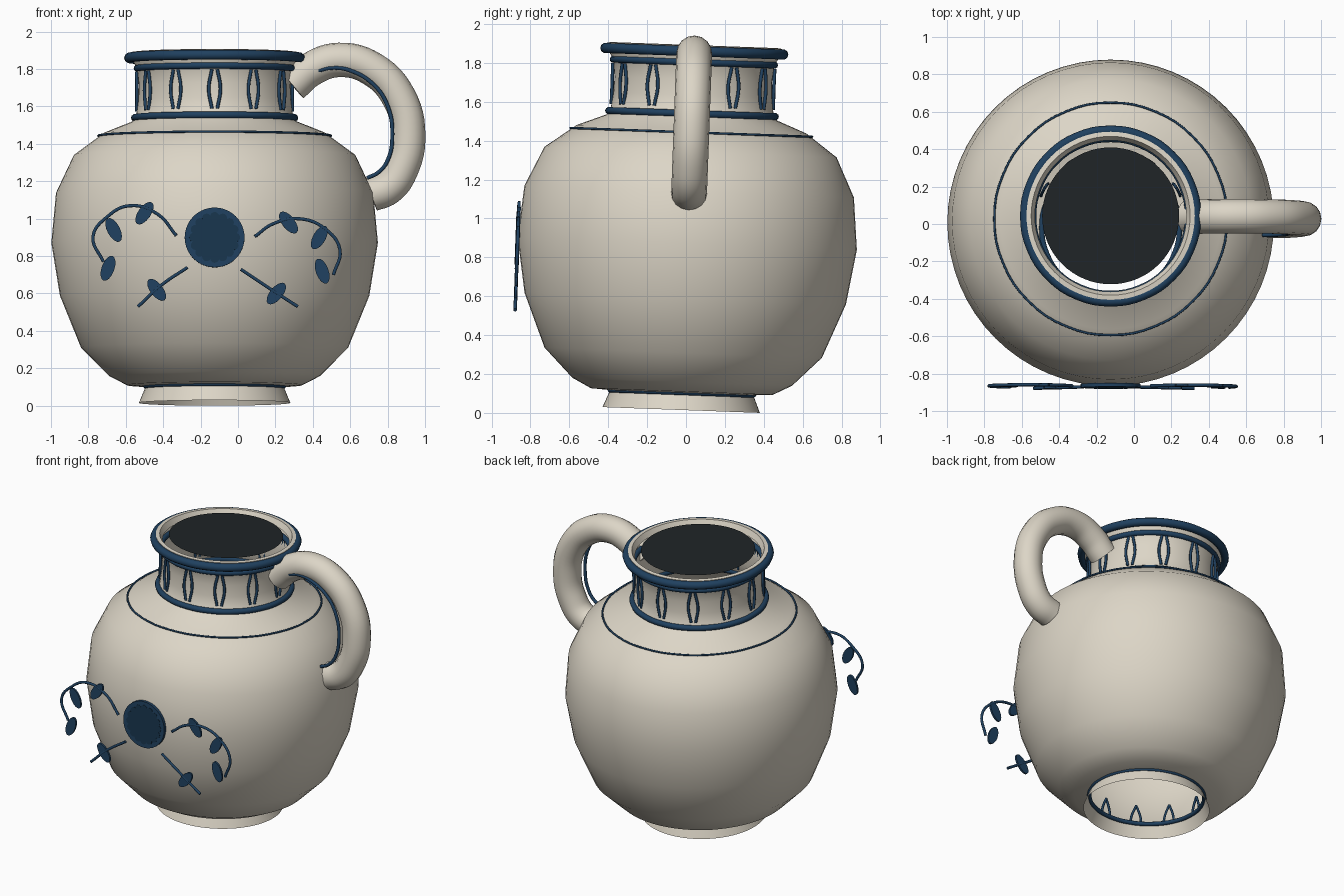
import bpy, bmesh, math
from mathutils import Matrix, Vector

if "Cube" in bpy.data.objects:
    bpy.data.objects.remove(bpy.data.objects["Cube"])

# The jug leans back about two degrees; everything is built upright on its axis, then placed
PLACE = Matrix.Translation((-0.125, -0.025, 0.015)) @ Matrix.Rotation(math.radians(-2.1), 4, 'X')
CX = 0.125      # grid x to jug-axis x
FACE_Y = -0.872  # plane of the front ornament


def mat(name, rgb):
    m = bpy.data.materials.new(name)
    m.diffuse_color = (*rgb, 1)
    m.use_nodes = True
    m.node_tree.nodes["Principled BSDF"].inputs["Base Color"].default_value = m.diffuse_color
    return m


CREAM = mat("cream_glaze", (0.72, 0.67, 0.57))
BLUE = mat("blue_glaze", (0.014, 0.052, 0.115))
DEEP = mat("deep_blue", (0.009, 0.036, 0.075))
DARK = mat("dark_opening", (0.014, 0.018, 0.02))


def add(name, data, material):
    ob = bpy.data.objects.new(name, data)
    bpy.context.collection.objects.link(ob)
    data.materials.append(material)
    ob.matrix_world = PLACE
    return ob


def from_bmesh(name, bm, material, angle=40):
    me = bpy.data.meshes.new(name)
    bm.to_mesh(me)
    bm.free()
    ob = add(name, me, material)
    bpy.ops.object.select_all(action='DESELECT')
    ob.select_set(True)
    bpy.context.view_layer.objects.active = ob
    bpy.ops.object.shade_smooth_by_angle(angle=math.radians(angle))
    return ob


def lathe(name, profile, material, steps=64):
    bm = bmesh.new()
    vs = [bm.verts.new((r, 0, z)) for r, z in profile]
    es = [bm.edges.new(p) for p in zip(vs, vs[1:])]
    bmesh.ops.spin(bm, geom=vs + es, cent=(0, 0, 0), axis=(0, 0, 1),
                   angle=2 * math.pi, steps=steps)
    bmesh.ops.remove_doubles(bm, verts=bm.verts, dist=1e-4)
    bmesh.ops.recalc_face_normals(bm, faces=bm.faces)
    return from_bmesh(name, bm, material, 60)


def tubes(name, paths, radius, material, res=3, cyclic=False, path_res=6):
    cu = bpy.data.curves.new(name, 'CURVE')
    cu.dimensions = '3D'
    cu.bevel_depth = radius
    cu.bevel_resolution = res
    cu.resolution_u = path_res
    cu.use_fill_caps = True
    for path in paths:
        sp = cu.splines.new('BEZIER')
        sp.bezier_points.add(len(path) - 1)
        for bp, co in zip(sp.bezier_points, path):
            bp.co = co
            bp.handle_left_type = bp.handle_right_type = 'AUTO'
        sp.use_cyclic_u = cyclic
    return add(name, cu, material)


def polar(r, a, z):
    return (r * math.cos(a), r * math.sin(a), z)


def ring(name, r, z, tube):
    path = [polar(r, i * math.pi / 8, z) for i in range(16)]
    tubes(name, [path], tube, BLUE, cyclic=True, path_res=4)


def flat_disc(name, items, material, thick, sides=24):
    """Ellipses lying in the front plane: (x, z, half width, half length, lean, y)."""
    bm = bmesh.new()
    for x, z, w, h, lean, y in items:
        m = (Matrix.Translation((x + CX, y, z - 0.047)) @ Matrix.Rotation(math.radians(lean), 4, 'Y')
             @ Matrix.Diagonal((w, 1, h, 1)) @ Matrix.Rotation(math.pi / 2, 4, 'X'))
        bmesh.ops.create_cone(bm, cap_ends=True, segments=sides, radius1=1, radius2=1,
                              depth=thick, matrix=m)
    return from_bmesh(name, bm, material)


# Body, foot and neck as one open shell
lathe("jug_body", [(0.405, 0.0), (0.37, 0.085), (0.385, 0.09), (0.468, 0.095), (0.565, 0.145),
                   (0.714, 0.295), (0.827, 0.573), (0.873, 0.857), (0.848, 1.124), (0.752, 1.327),
                   (0.591, 1.445), (0.44, 1.505), (0.42, 1.53), (0.408, 1.62), (0.405, 1.70),
                   (0.415, 1.79), (0.445, 1.84), (0.45, 1.875), (0.425, 1.878), (0.405, 1.84)], CREAM)

# Dark disc that reads as the mouth
bm = bmesh.new()
bmesh.ops.create_circle(bm, cap_ends=True, segments=64, radius=0.366,
                        matrix=Matrix.Translation((0, 0, 1.874)))
from_bmesh("mouth_disc", bm, DARK)

# Painted bands
ring("rim_band", 0.457, 1.846, 0.027)
ring("upper_neck_band", 0.415, 1.79, 0.018)
ring("lower_neck_band", 0.428, 1.525, 0.019)
ring("shoulder_line", 0.622, 1.429, 0.006)
ring("foot_band", 0.368, 0.09, 0.014)

# Bowed line pairs round the neck, and pointed petals above the foot
neck_lines, petals = [], []
for i in range(12):
    a = i * math.pi / 6
    for s in (-1, 1):
        neck_lines.append([polar(0.417, a + s * d, z) for d, z in
                           ((0.035, 1.77), (0.075, 1.665), (0.035, 1.56))])
        petals.append([polar(0.41, a + s * d, z) for d, z in
                       ((0.09, 0.10), (0.065, 0.17), (0.0, 0.24))])
tubes("neck_lines", neck_lines, 0.009, BLUE, res=2)
tubes("foot_petals", petals, 0.008, BLUE, res=2)

# Handle and the line along its inner edge
handle = [(0.29, 1.715), (0.39, 1.80), (0.54, 1.85), (0.72, 1.80), (0.86, 1.65),
          (0.91, 1.45), (0.87, 1.26), (0.80, 1.165), (0.71, 1.13)]
tubes("handle", [[(x + CX, 0, z - 0.015) for x, z in handle]], 0.092, CREAM, res=6)
stripe = [(0.43, 1.79), (0.50, 1.805), (0.60, 1.79), (0.73, 1.71), (0.80, 1.60),
          (0.825, 1.45), (0.80, 1.31), (0.75, 1.245), (0.69, 1.215)]
tubes("handle_stripe", [[(x + CX, -0.078, z - 0.015) for x, z in stripe]], 0.011, BLUE)

# Front ornament: vines and stems
vines = [[(-0.33, 0.91), (-0.43, 1.025), (-0.58, 1.07), (-0.70, 1.01), (-0.775, 0.905), (-0.72, 0.77)],
         [(0.09, 0.905), (0.187, 0.973), (0.33, 1.0), (0.465, 0.947), (0.545, 0.834), (0.51, 0.70)],
         [(-0.27, 0.74), (-0.41, 0.645), (-0.535, 0.53)],
         [(0.015, 0.73), (0.165, 0.63), (0.32, 0.53)]]
tubes("vines", [[(x + CX, FACE_Y, z - 0.047) for x, z in v] for v in vines], 0.009, BLUE)

# Leaves
leaves = [(-0.665, 0.94, -28), (-0.50, 1.03, 35), (-0.695, 0.735, 20), (-0.435, 0.62, -38),
          (0.27, 0.98, -38), (0.435, 0.90, 30), (0.45, 0.72, -20), (0.205, 0.60, 40)]
flat_disc("leaves", [(x, z, 0.034, 0.07, a, FACE_Y) for x, z, a in leaves], BLUE, 0.014, 16)

# Central flower: disc with a scalloped heart
flat_disc("flower_disc", [(-0.125, 0.90, 0.16, 0.16, 0, FACE_Y)], BLUE, 0.02, 40)
heart = [(-0.125, 0.90, 0.115, 0.115, 0, FACE_Y - 0.006)]
for i in range(16):
    a = i * math.pi / 8
    heart.append((-0.125 + 0.112 * math.cos(a), 0.90 + 0.112 * math.sin(a), 0.024, 0.024, 0, FACE_Y - 0.006))
flat_disc("flower_heart", heart, DEEP, 0.012, 16)
